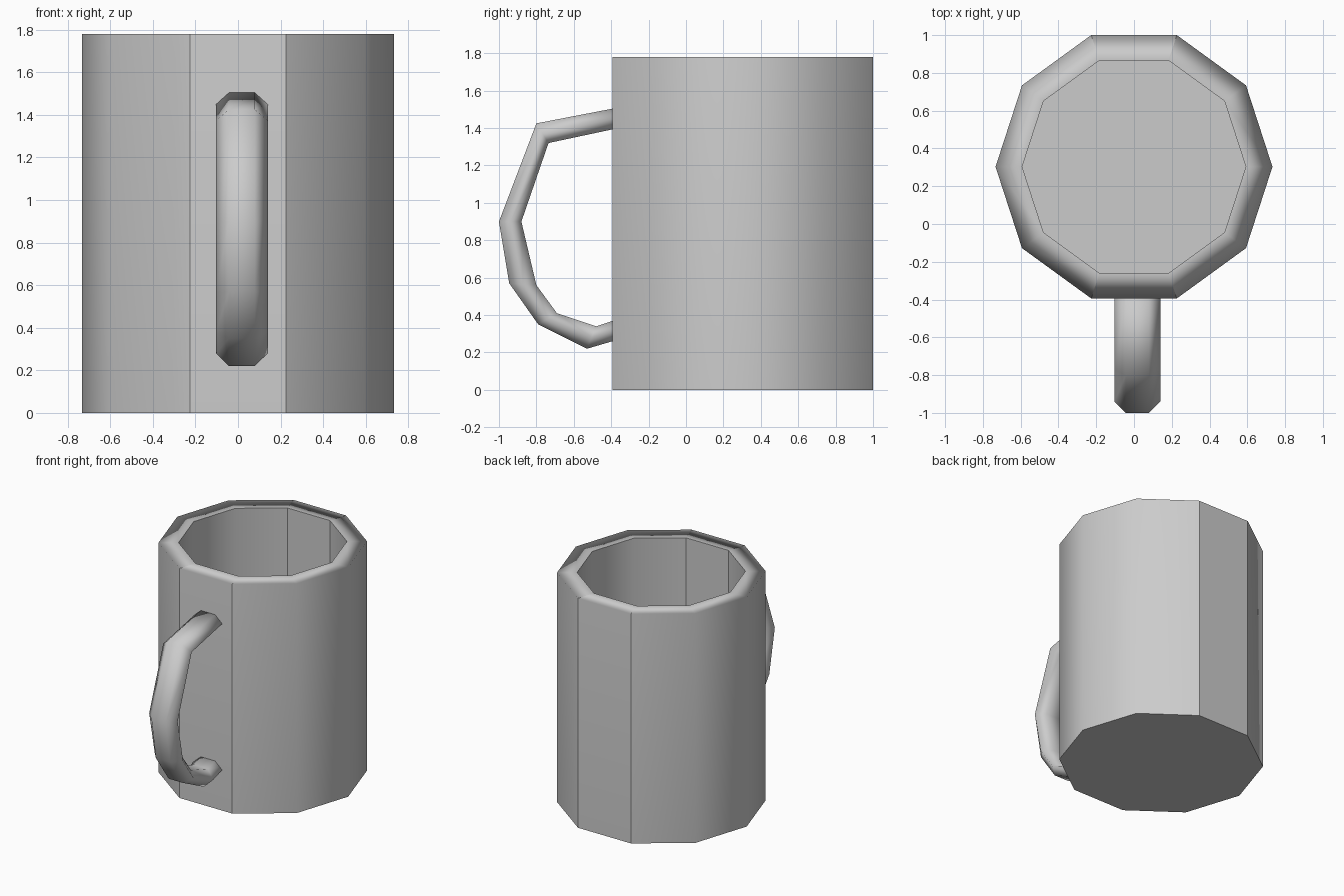
import bpy
import bmesh
from math import cos, sin, tau
from mathutils import Vector

cube = bpy.data.objects.get("Cube")
if cube:
    bpy.data.objects.remove(cube, do_unlink=True)

SIDES = 10
CENTER_Y = 0.303
OUTER, INNER = 0.733, 0.592
HEIGHT, FLOOR = 1.78, 0.14

grey = bpy.data.materials.new("light grey")
grey.use_nodes = True
grey.diffuse_color = (0.6, 0.6, 0.6, 1)
grey.node_tree.nodes["Principled BSDF"].inputs["Base Color"].default_value = grey.diffuse_color


def loft(bm, rings):
    """Skin a list of equal rings of points and cap both ends."""
    loops = [[bm.verts.new(p) for p in ring] for ring in rings]
    for a, b in zip(loops, loops[1:]):
        for i in range(len(a)):
            j = (i + 1) % len(a)
            bm.faces.new((a[i], a[j], b[j], b[i]))
    bm.faces.new(loops[0])
    bm.faces.new(loops[-1])
    bmesh.ops.recalc_face_normals(bm, faces=bm.faces[:])


def finish(bm, name):
    """Turn the bmesh into a smooth grey object."""
    for face in bm.faces:
        face.smooth = True
    mesh = bpy.data.meshes.new(name)
    bm.to_mesh(mesh)
    bm.free()
    mesh.materials.append(grey)
    obj = bpy.data.objects.new(name, mesh)
    bpy.context.collection.objects.link(obj)
    return obj


def circle(radius, z):
    return [(radius * cos(tau * i / SIDES), CENTER_Y + radius * sin(tau * i / SIDES), z)
            for i in range(SIDES)]


# Cup: ten-sided wall, flat rim, hollow inside and floor
bm = bmesh.new()
loft(bm, [circle(OUTER, 0), circle(OUTER, HEIGHT), circle(INNER, HEIGHT), circle(INNER, FLOOR)])

# Creases: base, inner lip, floor and the borders of the front and back panels
for edge in bm.edges:
    a, b = (v.co for v in edge.verts)
    same_height = abs(a.z - b.z) < 0.01
    radii = [(p - Vector((0, CENTER_Y, p.z))).length for p in (a, b)]
    around = same_height and abs(radii[0] - radii[1]) < 0.01
    outer_lip = around and a.z > 1 and radii[0] > 0.7
    panel_border = not around and abs(a.x) < 0.3
    if (around and not outer_lip) or panel_border:
        edge.smooth = False
cup = finish(bm, "cup")
weighted = cup.modifiers.new("wall normals", "WEIGHTED_NORMAL")
weighted.keep_sharp = True

# Handle: flattened six-sided section along a bent path, as outer and inner (y, z)
path = [
    ((-0.36, 1.51), (-0.36, 1.40)),
    ((-0.80, 1.425), (-0.735, 1.32)),
    ((-1.0, 0.90), (-0.88, 0.90)),
    ((-0.945, 0.57), (-0.80, 0.56)),
    ((-0.79, 0.35), (-0.69, 0.41)),
    ((-0.53, 0.22), (-0.48, 0.34)),
    ((-0.36, 0.27), (-0.36, 0.38)),
]
HANDLE_X, HALF = 0.018, 0.122
rings = []
for outer, inner in path:
    ring = []
    for i in range(6):
        angle = tau * i / 6
        t = 0.5 - 0.5 * sin(angle) / sin(tau / 6)
        y, z = Vector(outer).lerp(Vector(inner), t)
        ring.append((HANDLE_X + HALF * cos(angle), y, z))
    rings.append(ring)
bm = bmesh.new()
loft(bm, rings)
finish(bm, "handle")
